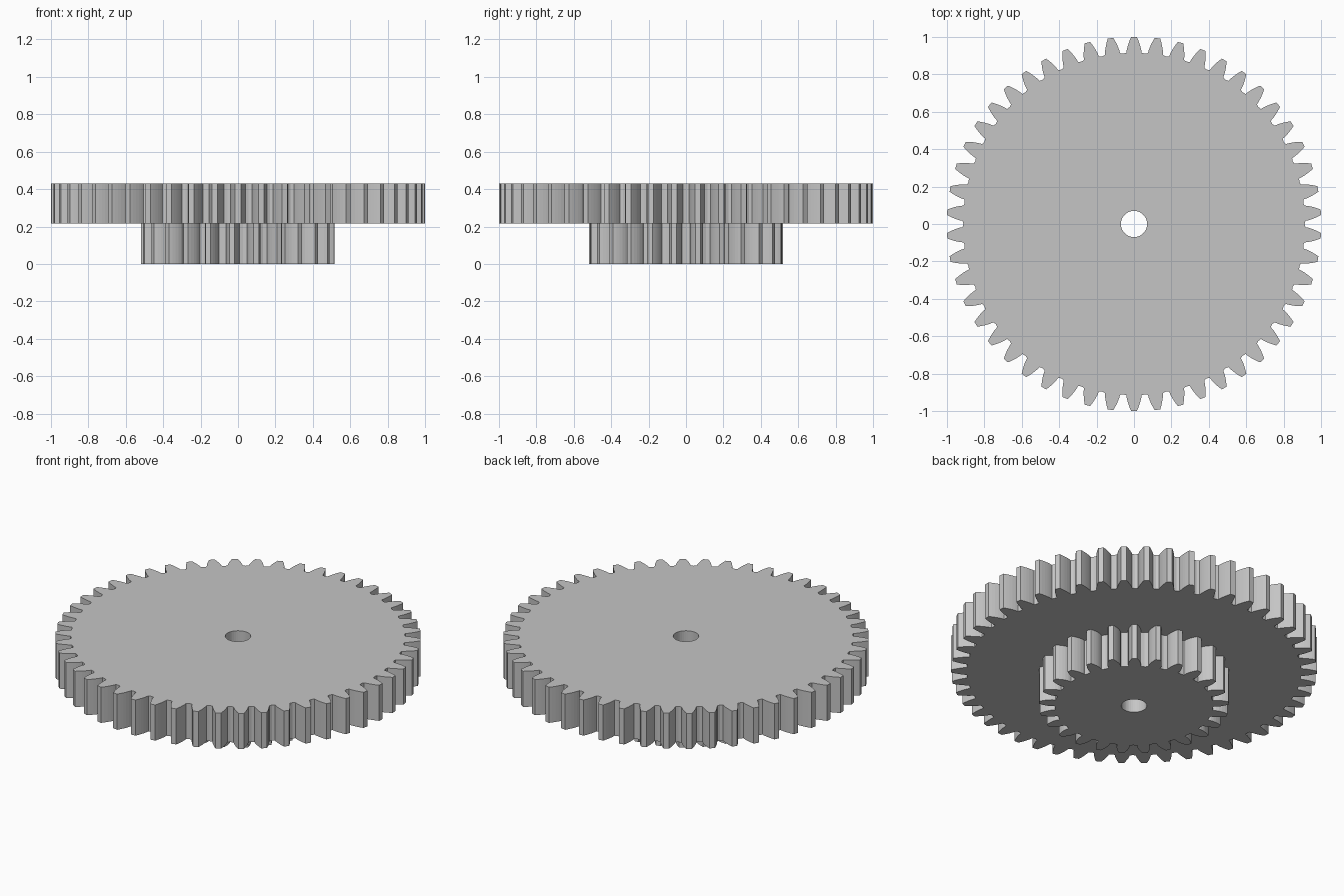
import bpy
import bmesh
import math

cube = bpy.data.objects.get("Cube")
if cube:
    bpy.data.objects.remove(cube, do_unlink=True)

# Single plain grey
grey = bpy.data.materials.new("plain_grey")
grey.use_nodes = True
colour = (0.56, 0.56, 0.56, 1)
grey.diffuse_color = colour
grey.node_tree.nodes["Principled BSDF"].inputs["Base Color"].default_value = colour

MODULE = 2 / 52
PRESSURE = math.radians(20)
BORE = 0.07


def involute(a):
    return math.tan(a) - a


def gear_outline(teeth, steps=5):
    """Involute tooth outline with a gap centred on +x."""
    pitch = MODULE * teeth / 2
    base = pitch * math.cos(PRESSURE)
    tip, root = pitch + MODULE, pitch - 1.2 * MODULE
    flank = []
    for i in range(steps + 1):
        r = root + (tip - root) * i / steps
        a = math.acos(min(1, base / r))
        half = math.pi / (2 * teeth) + involute(PRESSURE) - involute(a)
        flank.append((r, half))
    points = []
    for t in range(teeth):
        centre = math.tau * (t + 0.5) / teeth
        # valley floor, rising flank, falling flank
        tooth = [(root - 0.1 * MODULE, -math.pi / teeth)]
        tooth += [(r, -h) for r, h in flank]
        tooth += [(r, h) for r, h in reversed(flank)]
        points += [(r * math.cos(centre + a), r * math.sin(centre + a)) for r, a in tooth]
    return points


def add_loop(bm, points, z):
    verts = [bm.verts.new((x, y, z)) for x, y in points]
    return [bm.edges.new((v, verts[i - 1])) for i, v in enumerate(verts)]


def make_gear(name, teeth, bottom, top):
    bm = bmesh.new()
    circle = [(BORE * math.cos(math.tau * i / 40), BORE * math.sin(math.tau * i / 40))
              for i in range(40)]
    edges = add_loop(bm, gear_outline(teeth), bottom) + add_loop(bm, circle, bottom)
    bmesh.ops.triangle_fill(bm, edges=edges, use_beauty=True)
    # Raise the flat outline into a solid with a bored centre
    result = bmesh.ops.extrude_face_region(bm, geom=bm.faces[:], use_keep_orig=True)
    raised = [g for g in result["geom"] if isinstance(g, bmesh.types.BMVert)]
    bmesh.ops.translate(bm, verts=raised, vec=(0, 0, top - bottom))
    bmesh.ops.recalc_face_normals(bm, faces=bm.faces[:])
    mesh = bpy.data.meshes.new(name)
    bm.to_mesh(mesh)
    bm.free()
    mesh.materials.append(grey)
    obj = bpy.data.objects.new(name, mesh)
    bpy.context.collection.objects.link(obj)
    return obj


make_gear("small_gear", 25, 0, 0.215)
make_gear("large_gear", 50, 0.215, 0.43)
